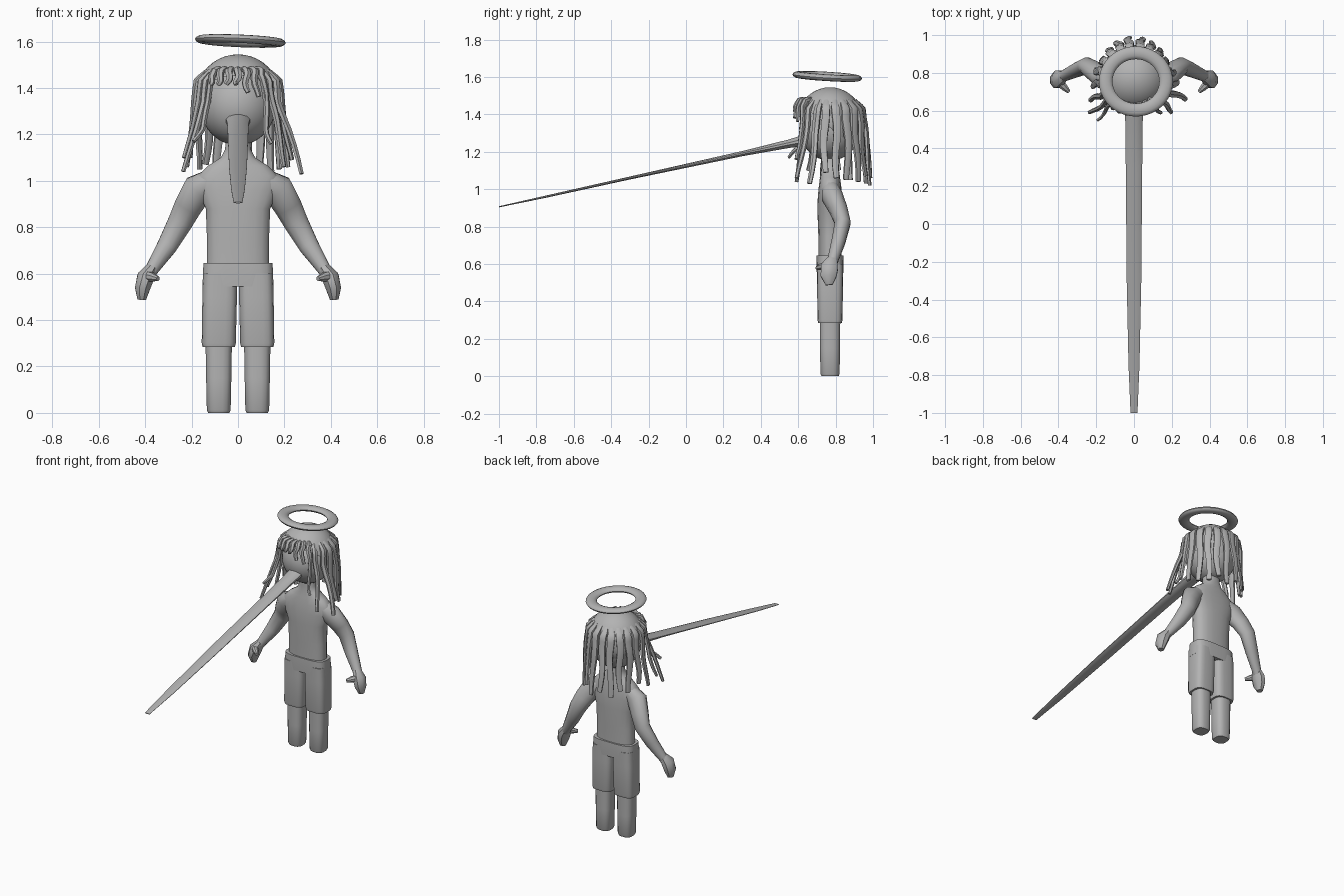
import bpy, bmesh, math
from mathutils import Vector, Matrix

if "Cube" in bpy.data.objects:
    bpy.data.objects.remove(bpy.data.objects["Cube"])

grey = bpy.data.materials.new("plain grey")
grey.diffuse_color = (0.45, 0.45, 0.45, 1)
grey.use_nodes = True
grey.node_tree.nodes["Principled BSDF"].inputs["Base Color"].default_value = grey.diffuse_color
CY = 0.77  # body axis in y


def finish(name, bm, mirror=False, angle=40):
    bmesh.ops.recalc_face_normals(bm, faces=bm.faces)
    me = bpy.data.meshes.new(name)
    bm.to_mesh(me)
    bm.free()
    me.materials.append(grey)
    ob = bpy.data.objects.new(name, me)
    bpy.context.collection.objects.link(ob)
    if mirror:
        ob.modifiers.new("mirror", 'MIRROR')
    bpy.ops.object.select_all(action='DESELECT')
    ob.select_set(True)
    bpy.context.view_layer.objects.active = ob
    bpy.ops.object.shade_smooth_by_angle(angle=math.radians(angle))
    return ob


def sweep(name, path, side, n=12, p=1.0, mirror=False):
    """Loft rings along path of (x, y, z, half width along side, half thickness)."""
    bm = bmesh.new()
    pts = [Vector(q[:3]) for q in path]
    rings = []
    for i, q in enumerate(path):
        t = (pts[min(i + 1, len(pts) - 1)] - pts[max(i - 1, 0)]).normalized()
        s = Vector(side)
        s = (s - t * s.dot(t)).normalized()
        u = t.cross(s)
        ring = []
        for k in range(n):
            a = 2 * math.pi * (k + 0.5) / n
            c, d = math.cos(a), math.sin(a)
            c = math.copysign(abs(c) ** p, c)
            d = math.copysign(abs(d) ** p, d)
            ring.append(bm.verts.new(pts[i] + s * c * q[3] + u * d * q[4]))
        rings.append(ring)
    for r0, r1 in zip(rings, rings[1:]):
        for k in range(n):
            bm.faces.new((r0[k], r0[(k + 1) % n], r1[(k + 1) % n], r1[k]))
    bm.faces.new(rings[0])
    bm.faces.new(rings[-1])
    return finish(name, bm, mirror)


def ellipsoid(bm, center, radii):
    m = Matrix.Translation(center) @ Matrix.Diagonal((*radii, 1))
    bmesh.ops.create_uvsphere(bm, u_segments=32, v_segments=20, radius=1, matrix=m)


# Head
bm = bmesh.new()
ellipsoid(bm, (0, CY, 1.325), (0.163, 0.165, 0.172))
finish("head", bm)

# Hair cap, cut on a slope so that it is high at the face and low at the back
bm = bmesh.new()
ellipsoid(bm, (0, CY, 1.362), (0.183, 0.178, 0.183))
bmesh.ops.bisect_plane(bm, geom=bm.verts[:] + bm.edges[:] + bm.faces[:],
                       plane_co=(0, CY, 1.33), plane_no=(0, 0.8, 1), clear_inner=True)
finish("hair_cap", bm)


# Hair locks
def lock(name, az, z_end, r_end, w, phase, short=False):
    a = math.radians(az)
    out, tan = Vector((math.cos(a), math.sin(a), 0)), Vector((-math.sin(a), math.cos(a), 0))
    if short:
        keys = [(0.125, 1.485), (0.165, 1.475), (0.183, 1.44), (r_end, z_end)]
    else:
        keys = [(0.135, 1.475), (0.178, 1.43), (0.19, 1.34), (0.19 + (r_end - 0.19) * 0.4, 1.22), (r_end, z_end)]
    path = []
    steps = 3 * (len(keys) - 1)
    for i in range(steps + 1):
        f = i / 3
        j = min(int(f), len(keys) - 2)
        f -= j
        r = keys[j][0] * (1 - f) + keys[j + 1][0] * f
        z = keys[j][1] * (1 - f) + keys[j + 1][1] * f
        g = i / steps
        wave = 0.010 * g * math.sin(phase + 9 * g)
        pos = Vector((0, CY, z)) + out * (r + 0.4 * wave) + tan * wave
        size = min(1, 0.6 + g * 2) * (1 - 0.35 * g ** 3)
        path.append((*pos, w * size, 0.015 * size))
    sweep(name, path, tan, n=6)


long_locks = [  # azimuth, end height, end radius, half width
    (-132, 1.17, 0.29, 0.012), (-141, 1.04, 0.30, 0.016), (-153, 1.10, 0.26, 0.020),
    (-172, 1.06, 0.22, 0.024), (168, 1.10, 0.21, 0.025), (150, 1.05, 0.20, 0.026),
    (132, 1.07, 0.205, 0.026), (114, 1.03, 0.21, 0.026), (98, 1.06, 0.22, 0.025),
    (80, 1.02, 0.22, 0.026), (62, 1.07, 0.21, 0.026), (45, 1.04, 0.205, 0.026),
    (28, 1.05, 0.20, 0.026), (10, 1.06, 0.22, 0.025), (-8, 1.09, 0.23, 0.024),
    (-22, 1.03, 0.295, 0.022), (-40, 1.06, 0.27, 0.018), (-52, 1.16, 0.23, 0.014)]
for i, (az, z, r, w) in enumerate(long_locks):
    lock("hair_lock", az, z, r, w, i * 1.7)
for i in range(7):
    lock("fringe_lock", -128 + i * 12.5, 1.415 - 0.003 * i * i * (i > 3) * 0.7, 0.192, 0.017, i, True)

# Long tapering nose
sweep("nose", [(0, 0.64, 1.262, 0.054, 0.032), (0, 0.55, 1.243, 0.048, 0.023),
               (0, 0.3, 1.19, 0.045, 0.014), (0, -0.3, 1.06, 0.040, 0.008),
               (0, -0.75, 0.96, 0.030, 0.006), (0, -1.0, 0.906, 0.019, 0.003)], (1, 0, 0), n=12)

# Flattened ring above the head, slightly tilted
bm = bmesh.new()
rings = []
for i in range(40):
    a = 2 * math.pi * i / 40
    ring = []
    for k in range(12):
        b = 2 * math.pi * k / 12
        r = 0.16 + 0.036 * math.cos(b)
        ring.append(bm.verts.new((r * math.cos(a), r * math.sin(a) * 0.95, 0.018 * math.sin(b))))
    rings.append(ring)
for i in range(40):
    r0, r1 = rings[i], rings[(i + 1) % 40]
    for k in range(12):
        bm.faces.new((r0[k], r0[(k + 1) % 12], r1[(k + 1) % 12], r1[k]))
halo = finish("ring_above_head", bm)
halo.location = (0.01, 0.755, 1.603)
halo.rotation_euler = (math.radians(-3.5), math.radians(2.5), 0)

# Torso with neck
torso = [(0.60, 0.135, 0.062), (0.75, 0.135, 0.063), (0.88, 0.140, 0.068), (0.96, 0.175, 0.066),
         (1.02, 0.175, 0.060), (1.065, 0.13, 0.054), (1.10, 0.075, 0.049), (1.135, 0.056, 0.047),
         (1.22, 0.052, 0.046)]
sweep("torso", [(0, CY, z, w, t) for z, w, t in torso], (1, 0, 0), n=20, p=0.8)

# Arms, hands and thumbs
sweep("arm", [(0.10, 0.77, 1.015, 0.045, 0.045), (0.17, 0.78, 0.965, 0.058, 0.070),
              (0.215, 0.815, 0.89, 0.050, 0.062), (0.25, 0.838, 0.82, 0.044, 0.055),
              (0.305, 0.815, 0.72, 0.038, 0.045), (0.37, 0.785, 0.62, 0.030, 0.030),
              (0.39, 0.775, 0.59, 0.030, 0.030)], (0, 1, 0), n=12, mirror=True)
sweep("hand", [(0.372, 0.783, 0.625, 0.030, 0.026), (0.398, 0.768, 0.585, 0.050, 0.040),
               (0.412, 0.762, 0.535, 0.046, 0.035), (0.415, 0.765, 0.488, 0.020, 0.020)],
      (0, 1, 0), n=8, mirror=True)
sweep("thumb", [(0.40, 0.755, 0.59, 0.025, 0.025), (0.37, 0.725, 0.585, 0.020, 0.020),
                (0.345, 0.700, 0.578, 0.011, 0.011)], (0, 0, 1), n=8, mirror=True)

# Shorts: waist block and two wide legs
sweep("shorts_waist", [(0, CY, 0.645, 0.150, 0.072), (0, CY, 0.60, 0.152, 0.073),
                       (0, CY, 0.545, 0.154, 0.071)], (1, 0, 0), n=20, p=0.55)
sweep("shorts_leg", [(0.077, CY, 0.60, 0.074, 0.071), (0.079, CY, 0.50, 0.075, 0.070),
                     (0.083, CY, 0.30, 0.074, 0.067), (0.083, CY, 0.284, 0.070, 0.063)],
      (1, 0, 0), n=20, p=0.55, mirror=True)

# Lower legs
sweep("leg", [(0.083, CY, 0.33, 0.058, 0.056), (0.083, CY, 0.15, 0.055, 0.054),
              (0.083, CY, 0.012, 0.052, 0.052), (0.083, CY, 0.0, 0.046, 0.046)],
      (1, 0, 0), n=16, p=0.7, mirror=True)
